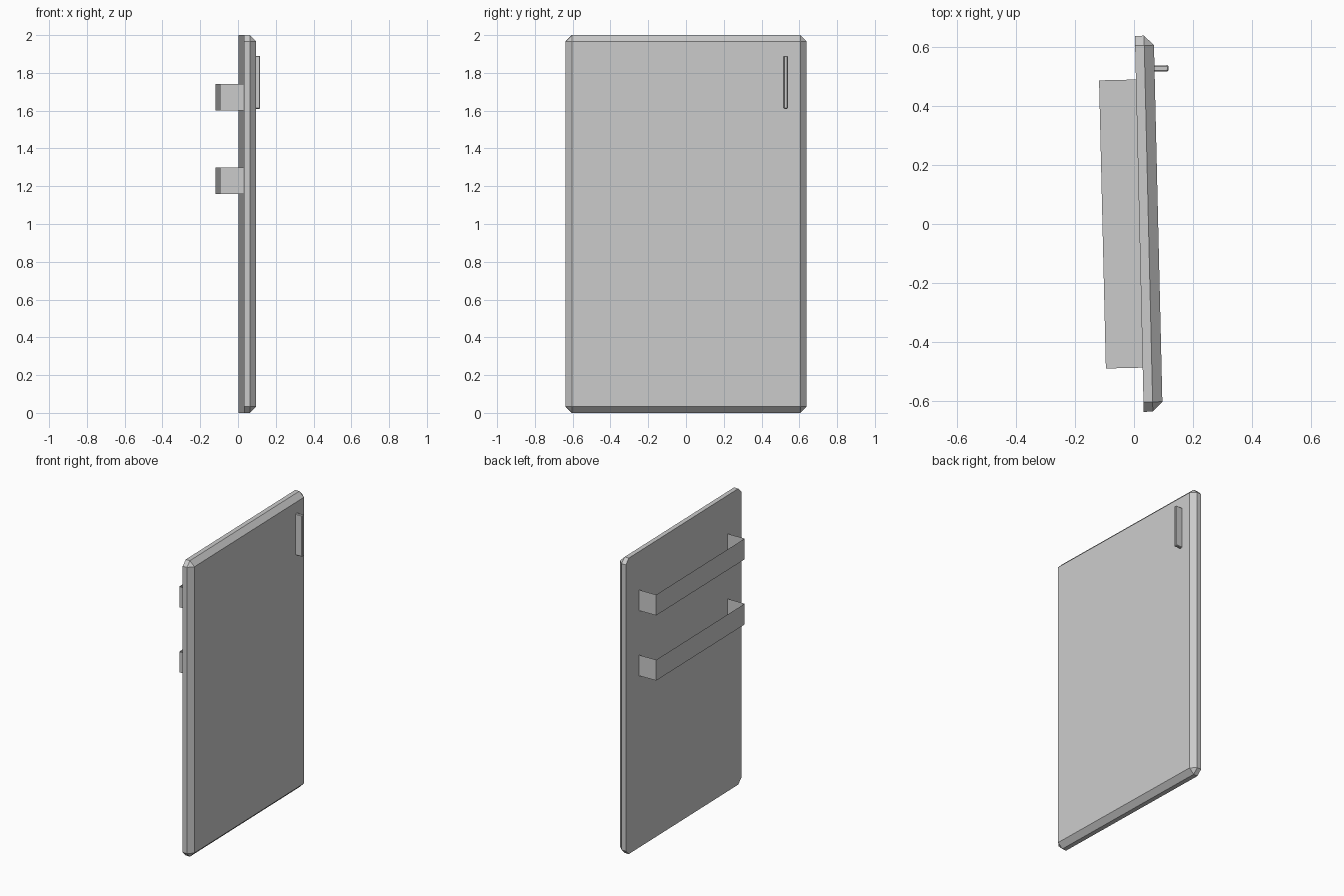
import bpy, bmesh, math

if "Cube" in bpy.data.objects:
    bpy.data.objects.remove(bpy.data.objects["Cube"])

TILT = math.radians(1.35)  # door stands slightly ajar


def box(name, lo, hi, bevel=0.0, pick=None, drop=None):
    """Box from corner to corner; bevel edges and drop faces chosen by test functions."""
    bm = bmesh.new()
    bmesh.ops.create_cube(bm, size=1)
    for v in bm.verts:
        v.co = [(lo[i] + hi[i]) / 2 + v.co[i] * (hi[i] - lo[i]) for i in range(3)]
    bm.normal_update()
    if drop:
        gone = [f for f in bm.faces if drop(f.normal)]
        bmesh.ops.delete(bm, geom=gone, context='FACES')
    if bevel:
        edges = [e for e in bm.edges if pick(e)]
        bmesh.ops.bevel(bm, geom=edges, offset=bevel, offset_type='OFFSET',
                        segments=1, profile=0.5, affect='EDGES')
    mesh = bpy.data.meshes.new(name)
    bm.to_mesh(mesh)
    bm.free()
    ob = bpy.data.objects.new(name, mesh)
    ob.rotation_euler.z = TILT
    bpy.context.collection.objects.link(ob)
    return ob


def not_on_back(edge):
    return not any(f.normal.x < -0.9 for f in edge.link_faces)


# Door slab: every edge chamfered except those around the flat inner face
box("door_panel", (0.018, -0.638, 0), (0.082, 0.638, 2), 0.033, not_on_back)

# Upright handle on the outer face
box("handle", (0.078, 0.515, 1.61), (0.13, 0.536, 1.89), 0.004, not_on_back)

# Thin open-topped shelf bins on the inner face
for name, z in (("upper_bin", 1.60), ("lower_bin", 1.16)):
    box(name, (-0.107, -0.488, z), (0.019, 0.49, z + 0.14),
        drop=lambda n: n.z > 0.9 or n.x > 0.9)
